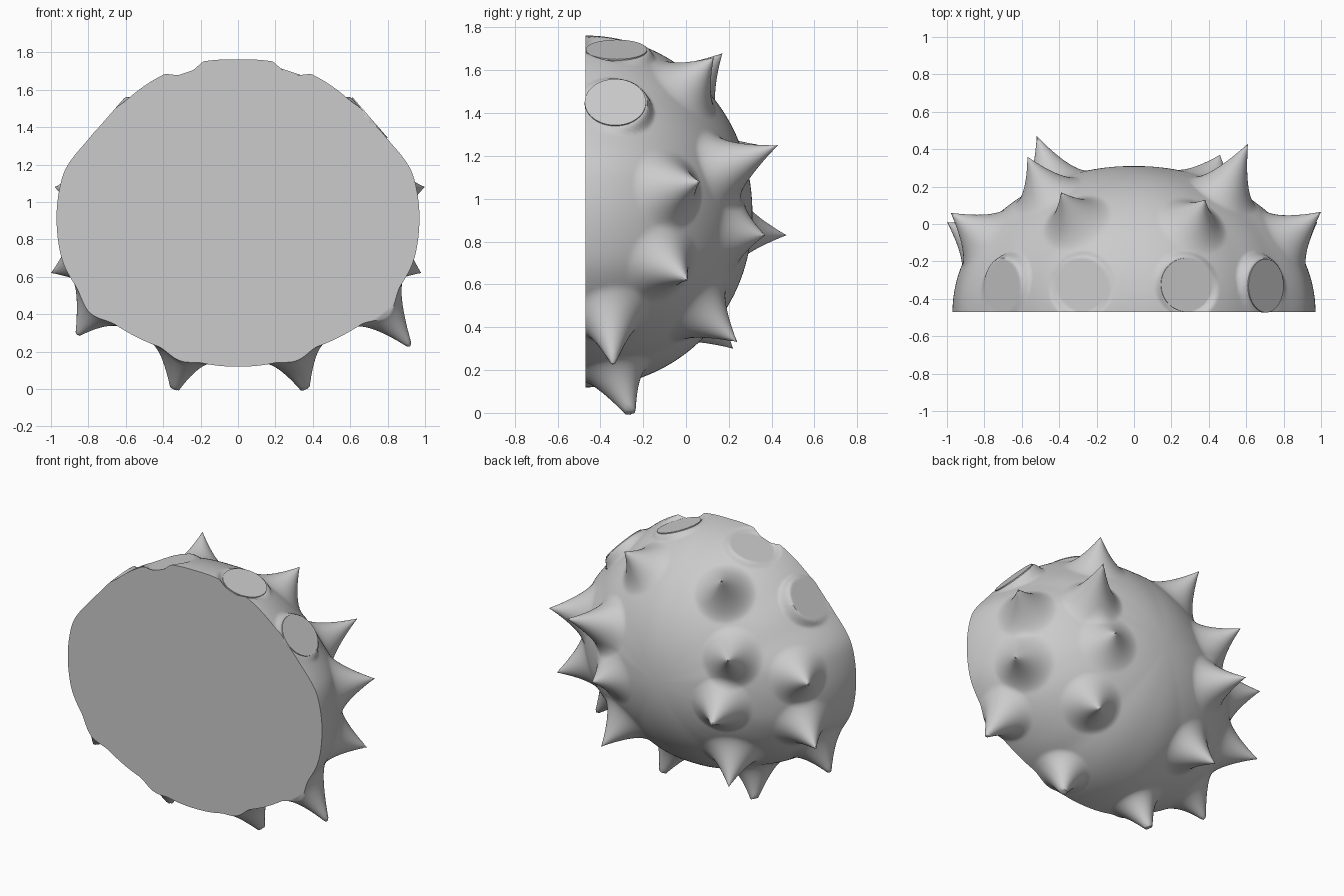
import bpy, bmesh, math
from mathutils import Vector

if "Cube" in bpy.data.objects:
    bpy.data.objects.remove(bpy.data.objects["Cube"])

FRONT, DEPTH = -0.47, 0.78
CZ = 0.93
AROUND, RINGS = 400, 120

# Half outline of the flat front face (x, z), top to bottom
half = [(0, 1.76), (0.22, 1.745), (0.4, 1.68), (0.6, 1.54), (0.8, 1.33), (0.93, 1.17),
        (0.97, 0.95), (0.94, 0.68), (0.8, 0.46), (0.6, 0.31), (0.4, 0.22), (0.2, 0.14), (0, 0.12)]
polar = [(math.atan2(x, z - CZ), math.hypot(x, z - CZ)) for x, z in half]


def outline_radius(a):
    a = abs((a + math.pi) % (2 * math.pi) - math.pi)
    for (a0, r0), (a1, r1) in zip(polar, polar[1:]):
        if a <= a1 + 1e-6:
            return r0 + (r1 - r0) * (a - a0) / (a1 - a0)
    return polar[-1][1]


radii = [outline_radius(2 * math.pi * i / AROUND) for i in range(AROUND)]
for _ in range(12):
    radii = [(radii[i - 1] + radii[i] + radii[(i + 1) % AROUND]) / 3 for i in range(AROUND)]

# Domed body with a flat front
bm = bmesh.new()
rings = []
for j in range(RINGS):
    t = math.pi / 2 * j / RINGS
    s, y = math.cos(t) ** 0.97, FRONT + DEPTH * math.sin(t)
    rings.append([bm.verts.new((s * radii[i] * math.sin(2 * math.pi * i / AROUND), y,
                                CZ + s * radii[i] * math.cos(2 * math.pi * i / AROUND)))
                  for i in range(AROUND)])
pole = bm.verts.new((0, FRONT + DEPTH, CZ))
for j in range(RINGS - 1):
    for i in range(AROUND):
        k = (i + 1) % AROUND
        bm.faces.new((rings[j][i], rings[j][k], rings[j + 1][k], rings[j + 1][i]))
for i in range(AROUND):
    bm.faces.new((rings[-1][i], rings[-1][(i + 1) % AROUND], pole))
bm.faces.new(rings[0])

# Flattened round patches near the top
patches = []
for sx in (1, -1):
    patches.append((Vector((sx * 0.28, -0.325, 1.695)), Vector((sx * 0.32, 0, 0.95)).normalized()))
    patches.append((Vector((sx * 0.705, -0.33, 1.45)), Vector((sx * 0.755, 0, 0.655)).normalized()))
for c, n in patches:
    for v in bm.verts:
        d = v.co - c
        h = d.dot(n)
        r = (d - n * h).length
        if abs(h) < 0.2 and r < 0.18:
            w = min(1, (0.18 - r) / 0.03)
            v.co -= n * (h + 0.004) * w

# Spikes: (tip, point near the root), pulled out of the skin with a flared base
tips = [(0.38, 0.13, 1.66), (-0.39, 0.17, 1.68), (0.61, 0.43, 1.25), (-0.57, 0.36, 1.25),
        (1.0, 0.065, 1.08), (-0.98, 0.06, 1.08), (0.46, 0.37, 0.83), (-0.52, 0.47, 0.83),
        (0.98, 0.01, 0.62), (-1.0, 0.01, 0.62), (0.48, 0.24, 0.33), (-0.48, 0.22, 0.30)]
spikes = [(Vector(t), Vector(t), 0.2, 0.0) for t in tips]
spikes += [(Vector((0.92, -0.34, 0.23)), Vector((0.77, -0.35, 0.45)), 0.19, 0.012),
           (Vector((-0.86, -0.34, 0.29)), Vector((-0.77, -0.35, 0.45)), 0.19, 0.012),
           (Vector((0.36, -0.26, 0.0)), Vector((0.3, -0.34, 0.2)), 0.18, 0.025),
           (Vector((-0.34, -0.26, 0.0)), Vector((-0.3, -0.34, 0.2)), 0.18, 0.025)]
rest = [(v, v.co.copy()) for v in bm.verts]
for tip, hint, r, blunt in spikes:
    base = min((co for _, co in rest), key=lambda co: (co - hint).length_squared)
    for v, co in rest:
        d = (co - base).length
        if d < r:
            f = (1 - max(0, d - blunt) / (r - blunt)) ** 1.75
            v.co += (tip - base) * f
for v in rings[0]:
    v.co.y = FRONT
for v in bm.verts:
    v.co.y = max(v.co.y, FRONT)
bmesh.ops.recalc_face_normals(bm, faces=bm.faces)
me = bpy.data.meshes.new("spiked_body")
bm.to_mesh(me)
bm.free()
body = bpy.data.objects.new("spiked_body", me)
bpy.context.collection.objects.link(body)
bpy.context.view_layer.objects.active = body
body.select_set(True)
bpy.ops.object.shade_smooth_by_angle(angle=math.radians(50))

# Flat round pads on the right-hand patches
for i, (c, n) in enumerate(patches[:2]):
    bpy.ops.mesh.primitive_cylinder_add(vertices=48, radius=0.143, depth=0.02, location=c - n * 0.008,
                                        rotation=n.to_track_quat('Z', 'Y').to_euler())
    bpy.context.object.name = f"flat_pad_{i + 1}"
    bpy.ops.object.shade_smooth_by_angle(angle=math.radians(30))
